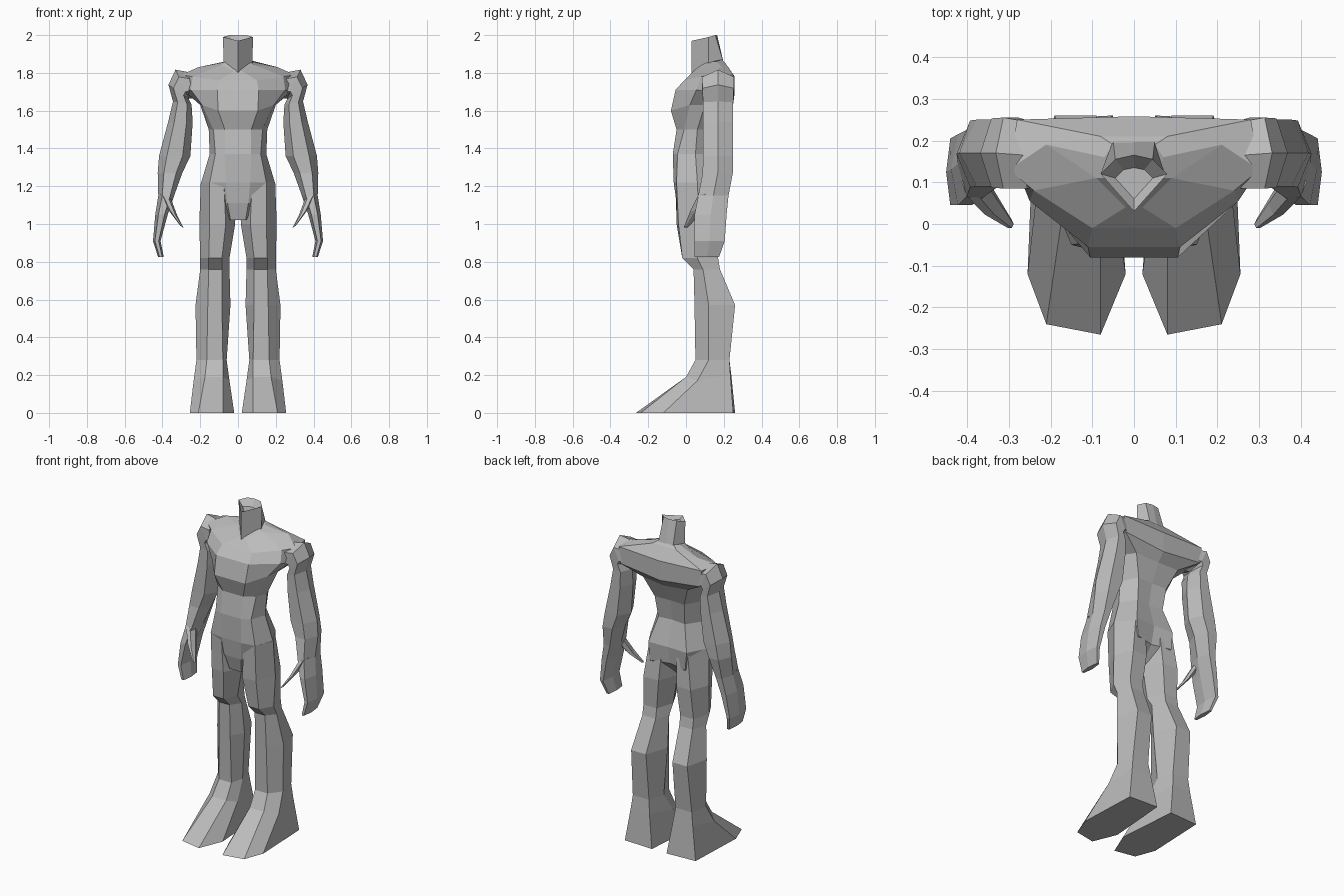
import bpy, bmesh, math

grey = bpy.data.materials.new("plain grey")
grey.diffuse_color = (0.5, 0.5, 0.5, 1)


def loft(name, rings, mirror=False):
    """Skin a stack of equal-sized rings, cap both ends, optionally mirror in x."""
    bm = bmesh.new()
    loops = [[bm.verts.new(p) for p in ring] for ring in rings]
    n = len(loops[0])
    for a, b in zip(loops, loops[1:]):
        for i in range(n):
            j = (i + 1) % n
            bm.faces.new((a[i], a[j], b[j], b[i]))
    bm.faces.new(loops[0][::-1])
    bm.faces.new(loops[-1])
    bmesh.ops.recalc_face_normals(bm, faces=bm.faces)
    mesh = bpy.data.meshes.new(name)
    bm.to_mesh(mesh)
    bm.free()
    mesh.materials.append(grey)
    obj = bpy.data.objects.new(name, mesh)
    bpy.context.collection.objects.link(obj)
    if mirror:
        mod = obj.modifiers.new("mirror", 'MIRROR')
        mod.use_mirror_merge = False
    return obj


def whole(half):
    """Close a half ring (front to back) with its mirror image."""
    return half + [(-x, y, z) for x, y, z in reversed(half) if x > 0]


def flat(z, *pts):
    return [(x, y, z) for x, y in pts]


def hexagon(cx, cy, cz, rx, ry, tilt=0):
    """Six-sided ring; tilt lifts its outer corner."""
    t = math.radians(tilt)
    ring = []
    for i in range(6):
        a = i * math.pi / 3
        u = rx * math.cos(a)
        ring.append((cx + u * math.cos(t), cy + ry * math.sin(a) / 0.866, cz + u * math.sin(t)))
    return ring


# Torso: crotch, hips, waist, chest, shoulders, collar
torso = [
    flat(1.02, (.04, -.025), (.045, 0), (.045, .04), (.04, .07), (0, .07)),
    flat(1.11, (.055, -.05), (.10, -.02), (.14, .08), (.12, .18), (0, .15)),
    flat(1.22, (.065, -.065), (.15, -.05), (.195, .06), (.13, .18), (0, .175)),
    flat(1.37, (.07, -.07), (.12, -.045), (.15, .05), (.09, .14), (0, .13)),
    flat(1.50, (.07, -.05), (.13, -.01), (.155, .06), (.10, .16), (0, .155)),
    [(.105, -.08, 1.60), (.19, .02, 1.63), (.20, .10, 1.63), (.15, .20, 1.62), (0, .21, 1.61)],
    [(.11, -.055, 1.71), (.25, .055, 1.71), (.28, .13, 1.70), (.27, .25, 1.69), (0, .255, 1.66)],
    [(.10, -.01, 1.76), (.24, .08, 1.78), (.30, .13, 1.79), (.28, .25, 1.79), (0, .258, 1.78)],
    [(.02, .04, 1.81), (.09, .11, 1.84), (.21, .19, 1.83), (.08, .21, 1.85), (0, .21, 1.85)],
    [(.01, .05, 1.82), (.06, .11, 1.86), (.07, .16, 1.86), (.05, .19, 1.87), (0, .19, 1.87)],
]
loft("torso", [whole(r) for r in torso])

# Neck stump with a shallow hollow on top
neck = [
    [(0, .03, 1.80), (.075, .12, 1.84), (.05, .20, 1.85), (0, .20, 1.85)],
    [(0, .03, 1.97), (.08, .12, 1.99), (.045, .155, 2.0), (0, .165, 2.0)],
    [(0, .06, 1.96), (.045, .11, 1.96), (.025, .13, 1.96), (0, .135, 1.96)],
]
loft("neck", [whole(r) for r in neck])

# Leg and foot: front inner, front outer, outer, back outer, back inner, inner
leg = [
    flat(0, (.08, -.265), (.21, -.24), (.255, -.12), (.24, .25), (.05, .26), (.02, -.12)),
    [(.08, 0, .19), (.175, 0, .19), (.235, .06, .17), (.21, .235, .20), (.08, .24, .20), (.045, .06, .17)],
    flat(.28, (.08, .05), (.165, .05), (.22, .12), (.20, .23), (.09, .23), (.06, .13)),
    flat(.57, (.085, .045), (.16, .045), (.225, .12), (.19, .26), (.09, .26), (.04, .12)),
    flat(.76, (.085, .04), (.155, .04), (.20, .09), (.17, .18), (.08, .18), (.045, .10)),
    flat(.82, (.085, -.02), (.155, -.02), (.20, .06), (.17, .17), (.08, .17), (.045, .06)),
    flat(1.0, (.065, -.05), (.15, -.04), (.205, .07), (.16, .185), (.06, .18), (.015, .06)),
    flat(1.22, (.075, -.055), (.15, -.05), (.197, .06), (.13, .17), (.05, .16), (.01, .05)),
]
loft("leg", leg, mirror=True)

# Arm: shoulder cap, upper arm, elbow, wrist, curled mitten of fingers
arm = [
    (.25, .165, 1.735, .07, .08, 80),
    (.295, .17, 1.74, .085, .085, 65),
    (.315, .17, 1.70, .065, .083, 35),
    (.295, .17, 1.64, .05, .08, 10),
    (.305, .17, 1.54, .065, .08, 0),
    (.335, .17, 1.36, .083, .08, 0),
    (.36, .168, 1.27, .065, .08, 0),
    (.38, .145, 1.15, .042, .08, 0),
    (.405, .13, 1.05, .033, .085, 0),
    (.43, .125, .91, .02, .08, 0),
    (.408, .11, .825, .015, .065, 0),
]
loft("arm", [hexagon(*r) for r in arm], mirror=True)

# Thumb
thumb = [
    (.385, .10, 1.15, .03, .035, 20),
    (.345, .05, 1.06, .026, .028, 30),
    (.297, .0, .985, .010, .010, 30),
]
loft("thumb", [hexagon(*r) for r in thumb], mirror=True)
